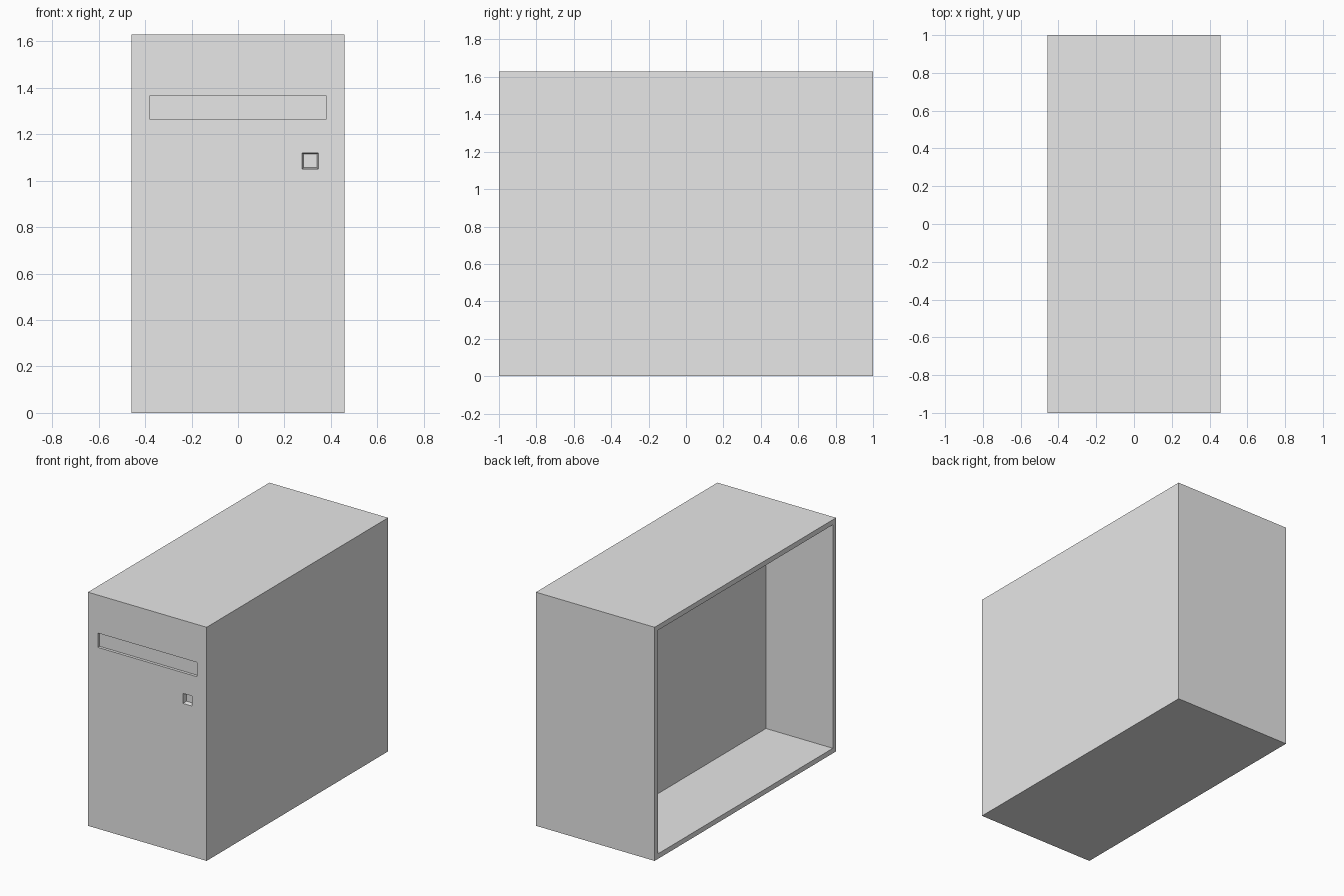
import bpy, bmesh
from mathutils import Vector

if "Cube" in bpy.data.objects:
    bpy.data.objects.remove(bpy.data.objects["Cube"], do_unlink=True)

WIDTH, DEPTH, HEIGHT, WALL = 0.916, 2.0, 1.63, 0.05

grey = bpy.data.materials.new("light_grey")
grey.use_nodes = True
colour = (0.8, 0.8, 0.8, 1)
grey.diffuse_color = colour
grey.node_tree.nodes["Principled BSDF"].inputs["Base Color"].default_value = colour


def box(bm, size, centre):
    verts = bmesh.ops.create_cube(bm, size=1)["verts"]
    bmesh.ops.scale(bm, vec=Vector(size), verts=verts)
    bmesh.ops.translate(bm, vec=Vector(centre), verts=verts)
    return verts


def make_object(name, bm):
    bmesh.ops.recalc_face_normals(bm, faces=bm.faces)
    mesh = bpy.data.meshes.new(name)
    bm.to_mesh(mesh)
    bm.free()
    mesh.materials.append(grey)
    obj = bpy.data.objects.new(name, mesh)
    bpy.context.collection.objects.link(obj)
    return obj


def cut_front(target, name, x, z, w, h, depth, taper=0.0):
    """Sink a rectangular recess, narrowing by taper, into the front."""
    bm = bmesh.new()
    verts = box(bm, (w, 2 * depth, h), (x, -DEPTH / 2, z))
    for v in verts:
        # widen the outer end so the slope passes exactly through the front
        offset = -taper if v.co.y > -DEPTH / 2 else taper
        v.co.x += offset if v.co.x > x else -offset
        v.co.z += offset if v.co.z > z else -offset
    cutter = make_object(name, bm)
    cutter.hide_render = True
    cutter.hide_set(True)
    mod = target.modifiers.new(name, 'BOOLEAN')
    mod.operation = 'DIFFERENCE'
    mod.solver = 'EXACT'
    mod.object = cutter


# Case body with a bay sunk into its open right side
bm = bmesh.new()
box(bm, (WIDTH, DEPTH, HEIGHT), (0, 0, HEIGHT / 2))
side = min(bm.faces, key=lambda f: f.calc_center_median().x)
bmesh.ops.inset_region(bm, faces=[side], thickness=WALL)
floor = bmesh.ops.extrude_face_region(bm, geom=[side])["geom"]
bmesh.ops.translate(bm, vec=Vector((0.516, 0, 0)),
                    verts=[g for g in floor if isinstance(g, bmesh.types.BMVert)])
if side.is_valid:
    bmesh.ops.delete(bm, geom=[side], context='FACES_ONLY')
case = make_object("computer_case", bm)

# Drive slot and power button recess on the front
cut_front(case, "drive_slot_cutter", 0, 1.315, 0.764, 0.10, 0.02)
cut_front(case, "power_button_cutter", 0.311, 1.085, 0.07, 0.07, 0.03, 0.006)

# Apply the cuts and remove the cutters
bpy.context.view_layer.objects.active = case
for mod in list(case.modifiers):
    cutter = mod.object
    bpy.ops.object.modifier_apply(modifier=mod.name)
    bpy.data.objects.remove(cutter, do_unlink=True)
